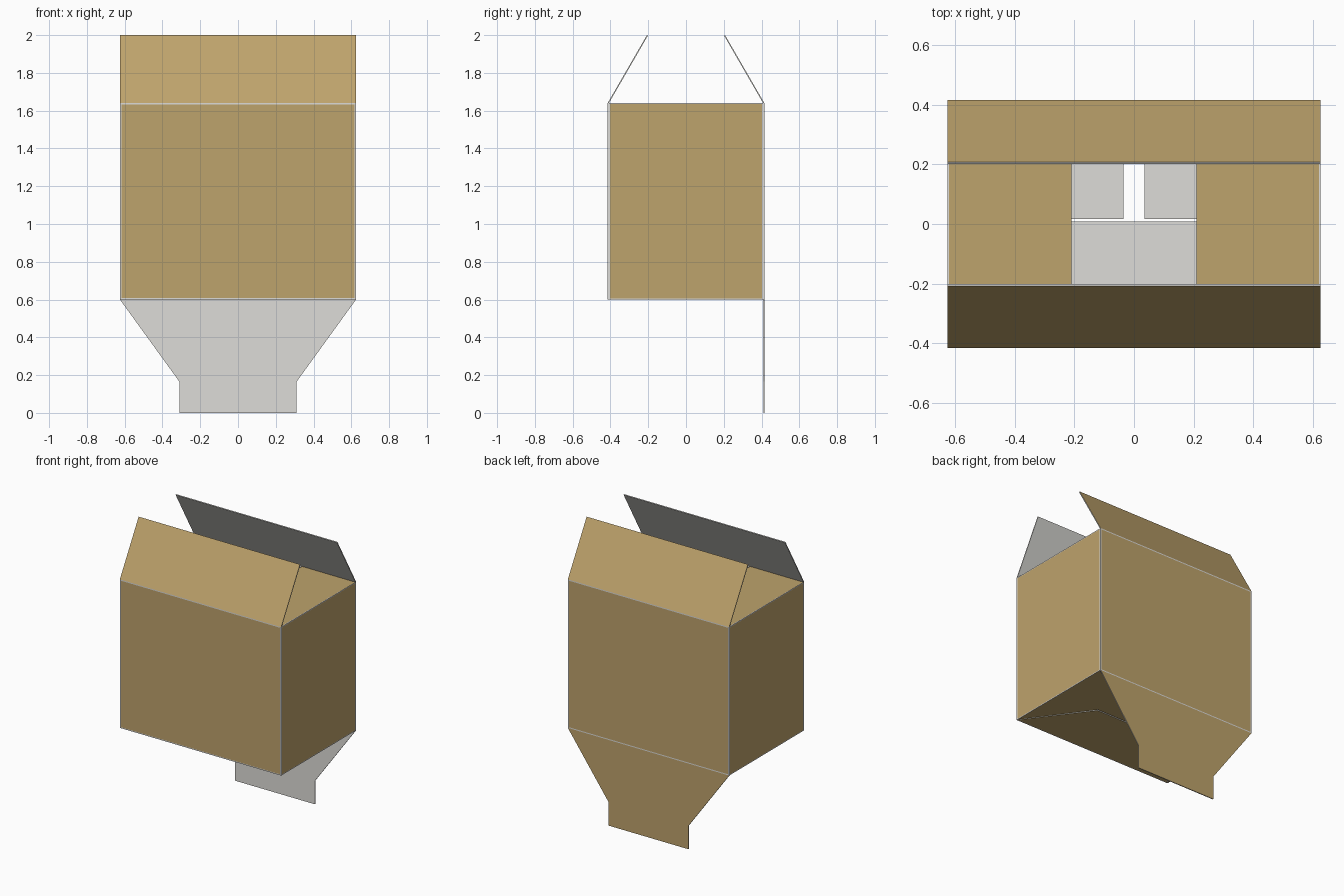
import bpy, bmesh
from mathutils import Vector

if "Cube" in bpy.data.objects:
    bpy.data.objects.remove(bpy.data.objects["Cube"])

X, Y, Z0, Z1, T = 0.625, 0.415, 0.6, 1.64, 0.006


def material(name, rgb):
    m = bpy.data.materials.new(name)
    m.diffuse_color = (*rgb, 1)
    m.use_nodes = True
    m.node_tree.nodes["Principled BSDF"].inputs["Base Color"].default_value = m.diffuse_color
    return m


card = material("tan_card", (0.515, 0.366, 0.15))
liner = material("pale_grey_liner", (0.73, 0.72, 0.69))


def panel(name, corners, normal, border=0.0):
    """Sheet of card: tan on the outward face, pale on the inside and cut edges."""
    n = Vector(normal).normalized()
    bm = bmesh.new()
    outer = bm.faces.new([bm.verts.new(c) for c in corners])
    outer.normal_update()
    if outer.normal.dot(n) < 0:
        outer.normal_flip()
    inner = [bm.verts.new(v.co - n * T) for v in outer.verts]
    ring = list(outer.verts)
    bm.faces.new(inner[::-1])
    for i in range(len(ring)):
        j = (i + 1) % len(ring)
        bm.faces.new((ring[j], ring[i], inner[i], inner[j]))
    for f in bm.faces:
        f.material_index = 0 if f is outer else 1
    if border:
        rim = bmesh.ops.inset_region(bm, faces=[outer], thickness=border)["faces"]
        for f in rim:
            f.material_index = 1
    bmesh.ops.recalc_face_normals(bm, faces=bm.faces)
    me = bpy.data.meshes.new(name)
    bm.to_mesh(me)
    bm.free()
    me.materials.append(card)
    me.materials.append(liner)
    bpy.context.collection.objects.link(bpy.data.objects.new(name, me))


# Front and back walls with their leaning long top flaps
for s, side in ((-1, "front"), (1, "back")):
    y = s * Y
    panel(side + "_wall", [(-X, y, Z0), (X, y, Z0), (X, y, Z1), (-X, y, Z1)],
          (0, s, 0), 0.01)
    panel(side + "_top_flap",
          [(-X, y, Z1), (X, y, Z1), (X, s * 0.207, 2), (-X, s * 0.207, 2)],
          (0, s * 0.36, 0.208))

# Side walls, short top flaps folded flat, and bottom flaps
for s, side in ((-1, "left"), (1, "right")):
    x, w = s * X, Y - T
    panel(side + "_wall", [(x, -w, Z0), (x, w, Z0), (x, w, Z1), (x, -w, Z1)],
          (s, 0, 0), 0.008)
    panel(side + "_top_flap",
          [(x, -w, Z1), (x, w, Z1), (s * 0.21, w, Z1), (s * 0.21, -w, Z1)],
          (0, 0, 1))
    panel(side + "_bottom_flap",
          [(x, -w, Z0), (x, w, Z0), (s * 0.035, w, Z0),
           (s * 0.035, 0.016, Z0), (s * 0.315, 0.016, Z0)], (0, 0, -1))

# Front bottom flap folded in, back locking flap hanging down
panel("front_bottom_flap",
      [(-X, -Y, Z0), (X, -Y, Z0), (0.31, 0.008, Z0), (-0.31, 0.008, Z0)], (0, 0, -1))
panel("back_locking_flap",
      [(-X, Y, Z0), (X, Y, Z0), (0.31, Y, 0.165), (0.31, Y, 0),
       (-0.31, Y, 0), (-0.31, Y, 0.165)], (0, 1, 0))
